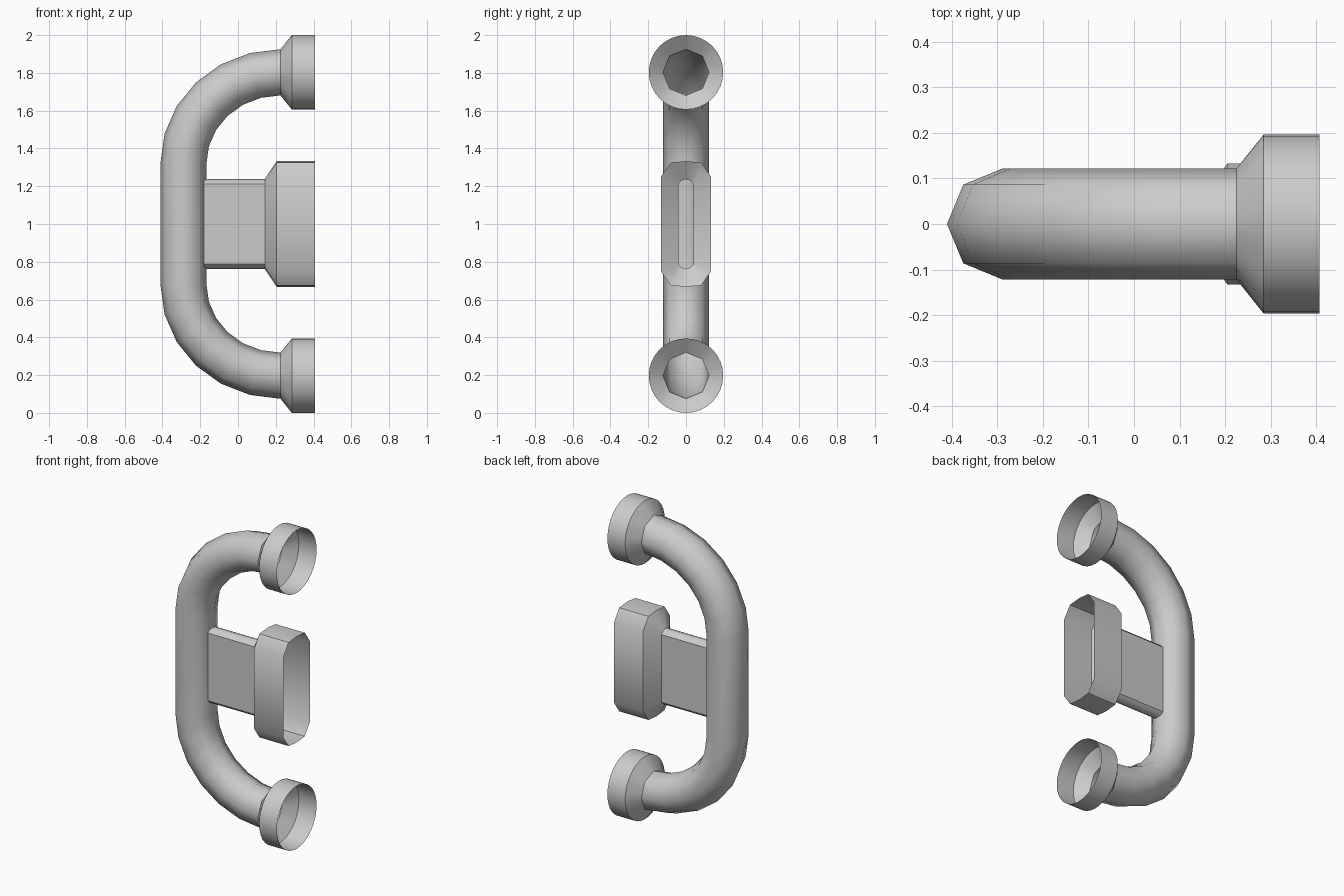
import bpy, bmesh
from math import sin, cos, pi, radians
from mathutils import Vector

cube = bpy.data.objects.get("Cube")
if cube:
    bpy.data.objects.remove(cube, do_unlink=True)

GREY = (0.6, 0.6, 0.6, 1)
metal = bpy.data.materials.new("light_grey_metal")
metal.use_nodes = True
metal.diffuse_color = GREY
metal.node_tree.nodes["Principled BSDF"].inputs["Base Color"].default_value = GREY


def loft(name, rings, angle=47):
    """Skin a row of equal point rings into an open tube."""
    bm = bmesh.new()
    rows = [[bm.verts.new(p) for p in ring] for ring in rings]
    n = len(rows[0])
    for a, b in zip(rows, rows[1:]):
        for j in range(n):
            k = (j + 1) % n
            bm.faces.new((a[j], a[k], b[k], b[j]))
    mesh = bpy.data.meshes.new(name)
    bm.to_mesh(mesh)
    bm.free()
    mesh.materials.append(metal)
    obj = bpy.data.objects.new(name, mesh)
    bpy.context.collection.objects.link(obj)
    bpy.ops.object.select_all(action='DESELECT')
    obj.select_set(True)
    bpy.context.view_layer.objects.active = obj
    bpy.ops.object.shade_smooth_by_angle(angle=radians(angle))
    return obj


# Bent grip: two elliptical quarter bends joined by a straight run
R, SIDES, STEPS = 0.122, 8, 6
END_X, BEND_X, BEND_Z, HALF_RUN = 0.225, 0.514, 0.483, 0.32
END_Z = HALF_RUN + BEND_Z


def grip_ring(t, side):
    c, s = cos(t), sin(t)
    centre = Vector((END_X - BEND_X * c, 0, 1 + side * (HALF_RUN + BEND_Z * s)))
    tangent = Vector((-side * BEND_X * s, 0, -BEND_Z * c)).normalized()
    u = Vector((0, 1, 0))
    v = tangent.cross(u)
    return [centre + R * (u * cos(a) + v * sin(a))
            for a in (2 * pi * j / SIDES for j in range(SIDES))]


angles = [pi / 2 * i / STEPS for i in range(STEPS + 1)]
loft("grip_tube", [grip_ring(t, 1) for t in reversed(angles)]
     + [grip_ring(t, -1) for t in angles])

# Round hollow end cups, flaring from the octagonal tube end
CUP = 32


def cup_ring(x, z, radius, octagonal=False):
    ring = []
    for j in range(CUP):
        a = 2 * pi * j / CUP
        r = radius
        if octagonal:
            r *= cos(pi / 8) / cos(a % (pi / 4) - pi / 8)
        ring.append((x, r * cos(a), z + r * sin(a)))
    return ring


for name, z in (("upper_end_cup", 1 + END_Z), ("lower_end_cup", 1 - END_Z)):
    loft(name, [cup_ring(END_X, z, R, True), cup_ring(0.285, z, 0.197),
                cup_ring(0.408, z, 0.197)])


# Middle bracket: thin hollow web flaring into an oblong socket
def oblong(x, corners):
    quarter = [(y, z) for y, z in corners]
    top = quarter + [(0, quarter[-1][1] + 0.008)] + [(-y, z) for y, z in reversed(quarter)]
    return [(x, y, 1 + z) for y, z in top + [(-y, -z) for y, z in top]]


WEB = [(0.041, 0.212), (0.024, 0.23)]
SOCKET = [(0.133, 0.25), (0.08, 0.325)]
loft("middle_bracket", [oblong(-0.18, WEB), oblong(0.142, WEB),
                        oblong(0.205, SOCKET), oblong(0.408, SOCKET)], 40)
